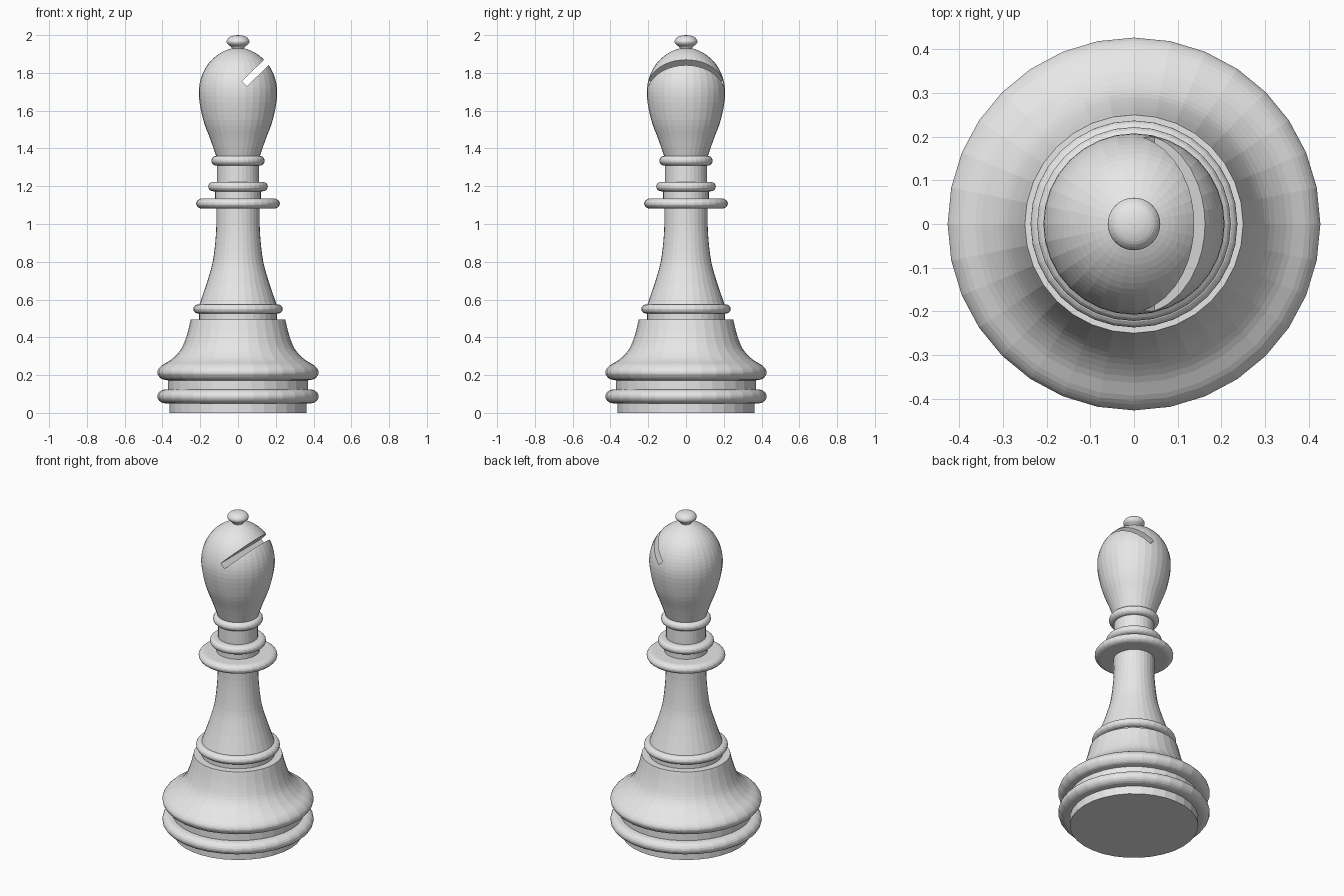
import bpy, bmesh, math
from mathutils import Vector

SIDES = 32

old = bpy.data.objects.get("Cube")
if old:
    bpy.data.objects.remove(old, do_unlink=True)

grey = bpy.data.materials.new("light_grey")
grey.use_nodes = True
grey.diffuse_color = (0.8, 0.8, 0.8, 1)
grey.node_tree.nodes["Principled BSDF"].inputs["Base Color"].default_value = (0.8, 0.8, 0.8, 1)


def smooth_path(points, steps=4):
    """Smooth a coarse (radius, height) profile with a Catmull-Rom spline."""
    p = [Vector(q) for q in points]
    p = [2 * p[0] - p[1]] + p + [2 * p[-1] - p[-2]]
    out = []
    for a, b, c, d in zip(p, p[1:], p[2:], p[3:]):
        for i in range(steps):
            t = i / steps
            out.append(0.5 * (2 * b + (c - a) * t + (2 * a - 5 * b + 4 * c - d) * t ** 2
                              + (3 * b - a - 3 * c + d) * t ** 3))
    return [(max(v.x, 0), v.y) for v in out + [p[-2]]]


def lathe(name, profile):
    """Turn a (radius, height) profile into a closed solid."""
    bm = bmesh.new()
    rings = []
    for r, z in profile:
        if r < 0.001:
            rings.append([bm.verts.new((0, 0, z))] * SIDES)
        else:
            angles = [math.tau * i / SIDES for i in range(SIDES)]
            rings.append([bm.verts.new((r * math.cos(a), r * math.sin(a), z)) for a in angles])
    for low, high in zip(rings, rings[1:]):
        for i in range(SIDES):
            j = (i + 1) % SIDES
            bm.faces.new(dict.fromkeys((low[i], low[j], high[j], high[i])))
    for ring in (rings[0], rings[-1]):
        if ring[0] is not ring[1]:
            bm.faces.new(ring)
    bmesh.ops.recalc_face_normals(bm, faces=bm.faces)
    mesh = bpy.data.meshes.new(name)
    bm.to_mesh(mesh)
    bm.free()
    mesh.materials.append(grey)
    obj = bpy.data.objects.new(name, mesh)
    bpy.context.collection.objects.link(obj)
    return obj


def drum(name, radius, bottom, top):
    return lathe(name, [(radius, bottom), (radius, top)])


def bead(name, radius, z, half, depth):
    """Disc with a rounded rim."""
    arc = [math.pi * (i / 10 - 0.5) for i in range(11)]
    return lathe(name, [(radius - depth + depth * math.cos(a), z + half * math.sin(a)) for a in arc])


# Base
drum("foot", 0.362, 0, 0.06)
bead("foot_ring", 0.427, 0.087, 0.037, 0.045)
drum("foot_neck", 0.37, 0.11, 0.19)
lathe("base_bell", smooth_path([(0.37, 0.172), (0.408, 0.182), (0.427, 0.215), (0.405, 0.25),
                                (0.35, 0.285), (0.30, 0.34), (0.27, 0.415), (0.25, 0.495)]))

# Stem
drum("stem_plinth", 0.207, 0.49, 0.54)
bead("stem_ring", 0.237, 0.55, 0.025, 0.03)
lathe("stem", smooth_path([(0.206, 0.57), (0.185, 0.63), (0.16, 0.705), (0.132, 0.81),
                           (0.116, 0.96), (0.115, 1.1)]))

# Collars
bead("wide_collar", 0.222, 1.108, 0.027, 0.035)
drum("collar_neck", 0.121, 1.12, 1.19)
bead("middle_collar", 0.158, 1.198, 0.025, 0.027)
drum("upper_neck", 0.112, 1.2, 1.33)
bead("upper_collar", 0.141, 1.335, 0.026, 0.028)

# Head with a slanted slot
head = lathe("head", smooth_path([(0.112, 1.35), (0.146, 1.447), (0.184, 1.55), (0.207, 1.675),
                                  (0.198, 1.765), (0.162, 1.842), (0.108, 1.895),
                                  (0.05, 1.925), (0, 1.933)]))
slope = math.radians(44)
length = 0.4
start = Vector((0.034, 0, 1.743))
along = Vector((math.cos(slope), 0, math.sin(slope)))
bpy.ops.mesh.primitive_cube_add(size=1, location=start + along * length / 2, rotation=(0, -slope, 0))
cutter = bpy.context.object
cutter.name = "slot_cutter"
cutter.scale = (length, 0.6, 0.038)
cutter.hide_render = True
cutter.data.materials.append(grey)
cut = head.modifiers.new("slot", "BOOLEAN")
cut.operation = "DIFFERENCE"
cut.solver = "EXACT"
cut.object = cutter
bpy.context.view_layer.objects.active = head
bpy.ops.object.modifier_apply(modifier=cut.name)
bpy.data.objects.remove(cutter, do_unlink=True)

# Finial
lathe("finial", smooth_path([(0.028, 1.92), (0.035, 1.936), (0.055, 1.953), (0.06, 1.97),
                             (0.047, 1.988), (0.025, 1.997), (0, 2.0)], 3))
